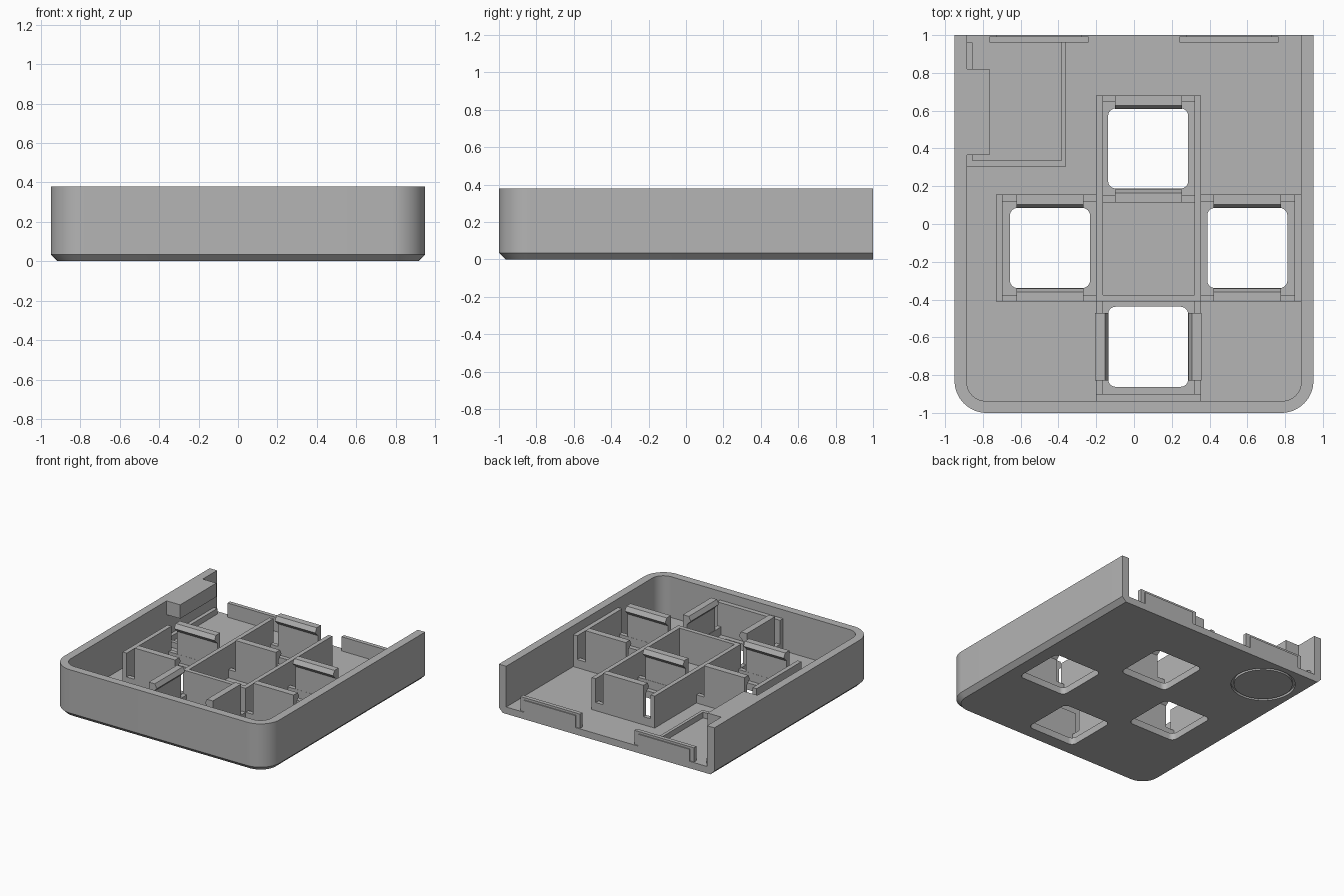
import bpy, bmesh, math
from mathutils import Vector

cube = bpy.data.objects.get("Cube")
if cube:
    bpy.data.objects.remove(cube)

FLOOR, RIM, WALL, SILL = 0.055, 0.38, 0.31, 0.12
T = 0.035                                   # thin wall thickness

grey = bpy.data.materials.new("plain grey")
grey.use_nodes = True
grey.diffuse_color = (0.46, 0.46, 0.46, 1)
grey.node_tree.nodes["Principled BSDF"].inputs["Base Color"].default_value = grey.diffuse_color


def finish(name, bm):
    bmesh.ops.recalc_face_normals(bm, faces=bm.faces)
    mesh = bpy.data.meshes.new(name)
    bm.to_mesh(mesh)
    bm.free()
    mesh.materials.append(grey)
    ob = bpy.data.objects.new(name, mesh)
    bpy.context.collection.objects.link(ob)
    return ob


def loft(name, rings):
    """Join equal-length point rings and cap both ends."""
    bm = bmesh.new()
    loops = [[bm.verts.new(p) for p in ring] for ring in rings]
    n = len(loops[0])
    for a, b in zip(loops, loops[1:]):
        for i in range(n):
            bm.faces.new((a[i], a[(i + 1) % n], b[(i + 1) % n], b[i]))
    bm.faces.new(loops[0])
    bm.faces.new(loops[-1])
    return finish(name, bm)


def box(name, x0, x1, y0, y1, z0, z1):
    rings = [[(x0, y0, z), (x1, y0, z), (x1, y1, z), (x0, y1, z)] for z in (z0, z1)]
    return loft(name, rings)


def arc(cx, cy, r, start, steps):
    return [(cx + r * math.cos(a), cy + r * math.sin(a))
            for a in (math.radians(start + 90 * i / steps) for i in range(steps + 1))]


def tray_ring(hx, front, back, r, z):
    """Outline with round front corners and square back corners."""
    pts = arc(-hx + r, front + r, r, 180, 16) + arc(hx - r, front + r, r, 270, 16)
    return [(x, y, z) for x, y in pts + [(hx, back), (-hx, back)]]


def round_square(cx, cy, h, r, z):
    pts = []
    for i, (sx, sy) in enumerate([(1, 1), (-1, 1), (-1, -1), (1, -1)]):
        pts += arc(cx + sx * (h - r), cy + sy * (h - r), r, 90 * i, 6)
    return [(x, y, z) for x, y in pts]


def circle(r, z):
    return [(-0.63 + r * math.cos(a), 0.72 + r * math.sin(a), z)
            for a in (math.tau * i / 64 for i in range(64))]


def cut(target, cutter):
    mod = target.modifiers.new("cut", 'BOOLEAN')
    mod.operation, mod.solver, mod.object = 'DIFFERENCE', 'EXACT', cutter
    bpy.context.view_layer.update()
    deps = bpy.context.evaluated_depsgraph_get()
    mesh = bpy.data.meshes.new_from_object(target.evaluated_get(deps))
    target.modifiers.clear()
    target.data = mesh
    bpy.data.objects.remove(cutter)


# Tray: chamfered shell, open at the back
tray = loft("tray", [tray_ring(0.915, -0.965, 1, 0.135, 0),
                     tray_ring(0.95, -1, 1, 0.17, 0.035),
                     tray_ring(0.95, -1, 1, 0.17, RIM)])
cut(tray, loft("cavity_cutter", [tray_ring(0.885, -0.937, 1.2, 0.1, z) for z in (FLOOR, 0.6)]))

# Square openings through the floor
for cx, cy in [(0.075, 0.4), (-0.445, -0.127), (0.6, -0.127), (0.075, -0.65)]:
    cut(tray, loft("opening_cutter", [round_square(cx, cy, 0.212, 0.04, z) for z in (-0.1, 0.2)]))

# Round groove under the floor
groove = loft("groove_cutter", [circle(0.235, z) for z in (-0.1, 0.02)])
cut(groove, loft("groove_core", [circle(0.215, z) for z in (-0.2, 0.1)]))
cut(tray, groove)

# Solid socket walls
walls = [
    (-0.2, -0.165, -0.41, 0.68), (0.32, 0.355, -0.41, 0.68),
    (-0.73, -0.695, -0.41, 0.155), (0.85, 0.886, -0.41, 0.155),
    (-0.165, 0.32, -0.41, -0.375), (-0.2, 0.355, -0.938, -0.9),
]
for w in walls:
    box("socket_wall", *w, FLOOR - 0.01, WALL)

# Low sills between the walls, where the clips stand
sills = [
    (-0.165, 0.32, 0.645, 0.68), (-0.165, 0.32, 0.115, 0.15),
    (-0.695, -0.2, 0.12, 0.155), (-0.695, -0.2, -0.41, -0.375),
    (0.355, 0.85, 0.12, 0.155), (0.355, 0.85, -0.41, -0.375),
    (-0.2, -0.165, -0.9, -0.41), (0.32, 0.355, -0.9, -0.41),
]
for s in sills:
    box("socket_sill", *s, FLOOR - 0.01, SILL)


# Snap clips with a hooked nose
def clip(x, y, inward, half=0.178):
    inward = Vector((*inward, 0))
    along = Vector((-inward.y, inward.x, 0))
    profile = [(0, FLOOR), (T, FLOOR), (T, 0.3), (0.07, 0.335), (0.052, 0.37), (0, 0.37)]
    base = Vector((x, y, 0))
    loft("snap_clip", [[base + inward * d + along * side + Vector((0, 0, z))
                        for d, z in profile] for side in (-half, half)])


for x, back, front in [(0.077, 0.68, 0.113), (-0.445, 0.156, -0.411), (0.6, 0.156, -0.411)]:
    clip(x, back, (0, -1))
    clip(x, front, (0, 1))
clip(-0.206, -0.65, (1, 0))
clip(0.358, -0.65, (-1, 0))

# Locking tabs along the open back edge
for x0, x1 in [(-0.765, -0.24), (0.24, 0.765)]:
    box("back_tab", x0, x1, 0.96, 0.992, FLOOR - 0.01, 0.168)
    box("back_tab_ridge", x0 + 0.035, x1 - 0.035, 0.99, 1, FLOOR - 0.01, 0.15)

# Low compartment in the back corner, with an overhanging retainer on the side wall
for c in [(-0.385, -0.36, 0.305, 0.96), (-0.886, -0.385, 0.305, 0.335),
          (-0.886, -0.855, 0.335, 0.96)]:
    box("compartment_wall", *c, FLOOR - 0.01, 0.1)
box("compartment_retainer", -0.886, -0.765, 0.365, 0.82, 0.27, RIM)

# Smooth the round corners, keep edges sharp
bpy.ops.object.select_all(action='DESELECT')
tray.select_set(True)
bpy.context.view_layer.objects.active = tray
bpy.ops.object.shade_smooth_by_angle(angle=math.radians(30))
